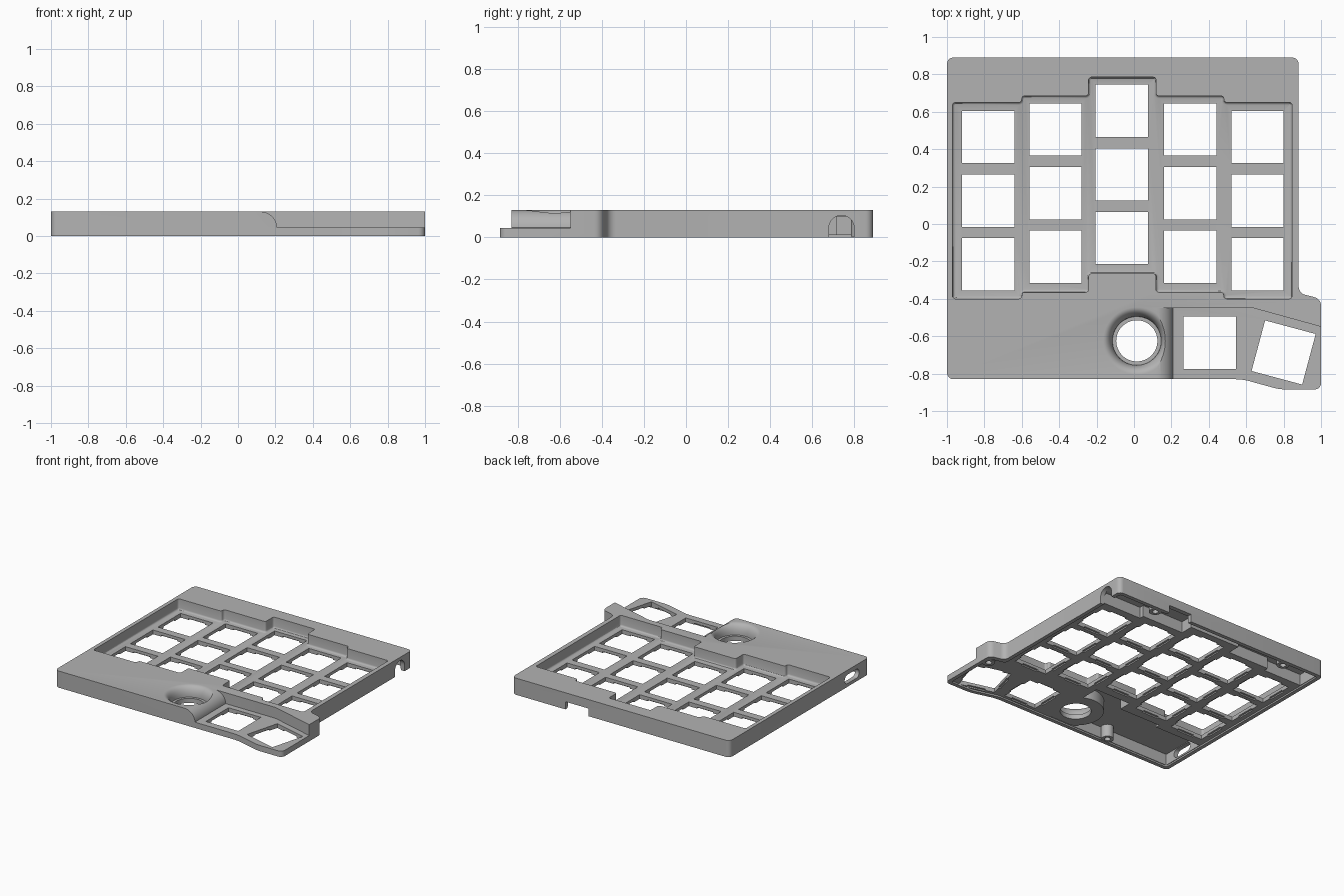
import bpy, bmesh, math
from mathutils import Matrix

if "Cube" in bpy.data.objects:
    bpy.data.objects.remove(bpy.data.objects["Cube"], do_unlink=True)

TOP, PLATE, UNDER, CEILING = 0.13, 0.045, 0.012, 0.10
SIDEWAYS = Matrix(((0, 0, 1, 0), (1, 0, 0, 0), (0, 1, 0, 0), (0, 0, 0, 1)))

grey = bpy.data.materials.new("matte grey")
grey.use_nodes = True
grey.diffuse_color = (0.45, 0.45, 0.45, 1)
grey.node_tree.nodes["Principled BSDF"].inputs["Base Color"].default_value = (0.45, 0.45, 0.45, 1)


def outward(bm):
    bmesh.ops.recalc_face_normals(bm, faces=bm.faces)
    if bm.calc_volume(signed=True) < 0:
        bmesh.ops.reverse_faces(bm, faces=bm.faces)


def finish(bm, name):
    outward(bm)
    mesh = bpy.data.meshes.new(name)
    bm.to_mesh(mesh)
    bm.free()
    mesh.materials.append(grey)
    obj = bpy.data.objects.new(name, mesh)
    bpy.context.collection.objects.link(obj)
    return obj


def prism(name, outline, z0, z1, radius=0, floor_bevel=0):
    """Closed solid over a plan outline, with optional rounded corners and lower rim."""
    bm = bmesh.new()
    low = [bm.verts.new((x, y, z0)) for x, y in outline]
    high = [bm.verts.new((x, y, z1)) for x, y in outline]
    bm.faces.new(low[::-1])
    bm.faces.new(high)
    uprights = []
    for i in range(len(low)):
        bm.faces.new((low[i - 1], low[i], high[i], high[i - 1]))
        uprights.append(bm.edges.get((low[i], high[i])))
    outward(bm)
    if radius:
        bmesh.ops.bevel(bm, geom=uprights, offset=radius, segments=5, profile=0.5, affect='EDGES')
    if floor_bevel:
        rim = [e for e in bm.edges if all(abs(v.co.z - z0) < 1e-4 for v in e.verts)]
        bmesh.ops.bevel(bm, geom=rim, offset=floor_bevel, segments=3, profile=0.5,
                        affect='EDGES', clamp_overlap=True)
    return finish(bm, name)


def box(name, x0, x1, y0, y1, z0, z1):
    return prism(name, [(x0, y0), (x1, y0), (x1, y1), (x0, y1)], z0, z1)


def cylinder(name, x, y, r, z0, z1):
    bm = bmesh.new()
    bmesh.ops.create_cone(bm, cap_ends=True, segments=48, radius1=r, radius2=r, depth=z1 - z0,
                          matrix=Matrix.Translation((x, y, (z0 + z1) / 2)))
    return finish(bm, name)


def lathe(name, profile, x, y):
    bm = bmesh.new()
    verts = [bm.verts.new((r, 0, z)) for r, z in profile]
    edges = [bm.edges.new(pair) for pair in zip(verts, verts[1:])]
    bmesh.ops.spin(bm, geom=verts + edges, cent=(0, 0, 0), axis=(0, 0, 1),
                   angle=math.tau, steps=64, use_duplicate=False)
    bmesh.ops.remove_doubles(bm, verts=bm.verts, dist=1e-5)
    bmesh.ops.translate(bm, verts=bm.verts, vec=(x, y, 0))
    return finish(bm, name)


def combine(target, tool, operation='DIFFERENCE'):
    """Apply a boolean and discard the tool."""
    mod = target.modifiers.new("shape", 'BOOLEAN')
    mod.operation, mod.solver, mod.object = operation, 'MANIFOLD', tool
    bpy.context.view_layer.objects.active = target
    bpy.ops.object.modifier_apply(modifier=mod.name)
    bpy.data.objects.remove(tool, do_unlink=True)


# Outer body
outline = [(-1, -0.83), (0.58, -0.83), (0.78, -0.885), (1, -0.885), (1, -0.4),
           (0.88, -0.37), (0.88, 0.89), (-1, 0.89)]
case = prism("keyboard_case", outline, 0, TOP, radius=0.035)

# Shallow underside pocket below the switch plate
under = [(-0.97, -0.8), (0.58, -0.8), (0.78, -0.855), (0.97, -0.855), (0.97, -0.43),
         (0.85, -0.4), (0.85, 0.86), (-0.97, 0.86)]
combine(case, prism("under_pocket", under, -0.1, UNDER, radius=0.02))

# Deep electronics cavity along the back
back = [(-0.965, 0.68), (-0.635, 0.68), (-0.635, 0.715), (-0.28, 0.715), (-0.28, 0.815),
        (0.155, 0.815), (0.155, 0.715), (0.515, 0.715), (0.515, 0.68), (0.845, 0.68),
        (0.845, 0.855), (-0.965, 0.855)]
combine(case, prism("back_cavity", back, -0.1, CEILING))

# Deep cavity at the front, beside and around the dial
front = [(-0.965, -0.795), (0.1, -0.795), (0.1, -0.295), (-0.205, -0.295), (-0.205, -0.395),
         (-0.565, -0.395), (-0.565, -0.43), (-0.965, -0.43)]
combine(case, prism("front_cavity", front, -0.1, CEILING))

# Screw bosses
for x, y in [(-0.68, 0.83), (0.5, 0.83), (-0.4, -0.77), (0.94, -0.48)]:
    combine(case, cylinder("screw_boss", x, y, 0.045, 0.004, 0.11), 'UNION')
    combine(case, cylinder("screw_hole", x, y, 0.022, -0.1, 0.03))

# Stepped recess around the main key field
steps = [(-0.97, 0.65, -0.4), (-0.6, 0.685, -0.365), (-0.243, 0.785, -0.265),
         (0.118, 0.685, -0.365), (0.48, 0.65, -0.4), (0.845, 0, 0)]
upper, lower = [], []
for (xa, top, bottom), (xb, _, _) in zip(steps, steps[1:]):
    upper += [(xa, top), (xb, top)]
    lower += [(xa, bottom), (xb, bottom)]
combine(case, prism("key_recess", upper + lower[::-1], PLATE, 0.3, radius=0.016, floor_bevel=0.014))

# Dial shell, lowered thumb area with rounded shoulder, dial bowl
DIAL = (0.015, -0.625)
combine(case, cylinder("dial_shell", *DIAL, 0.2, UNDER + 0.002, 0.12), 'UNION')

arc = [(0.12 + 0.09 * math.sin(t), 0.04 + 0.09 * math.cos(t))
       for t in [i * math.radians(86) / 12 for i in range(13)]]
profile = [(0.12, 0.3)] + arc + [(0.215, PLATE), (1.2, PLATE), (1.2, 0.3)]
thumb = prism("thumb_recess", profile, 0, 1)
thumb.data.transform(Matrix.Rotation(math.pi / 2, 4, 'X'))
plan = [(0.05, -1.1), (1.1, -1.1), (1.1, -0.577), (0.64, -0.45), (0.05, -0.45)]
combine(thumb, prism("thumb_plan", plan, -0.2, 0.5), 'INTERSECT')
combine(case, thumb)

bowl = [(0, -0.1), (0.11, -0.1), (0.11, 0.05)]
bowl += [(0.13 + 0.05 * (1 - math.cos(t)), 0.05 + 0.08 * math.sin(t))
         for t in [i * math.pi / 16 for i in range(9)]]
bowl += [(0.18, 0.3), (0, 0.3)]
combine(case, lathe("dial_bowl", bowl, *DIAL))

# Square switch openings with clip reliefs on the underside
keys = [(x, y - row * 0.34, 0)
        for x, y in [(-0.78, 0.465), (-0.42, 0.505), (-0.065, 0.605), (0.3, 0.505), (0.66, 0.465)]
        for row in range(3)]
keys += [(0.405, -0.635, 0), (0.8, -0.687, -15)]
for x, y, angle in keys:
    place = Matrix.Translation((x, y, 0)) @ Matrix.Rotation(math.radians(angle), 4, 'Z')
    for hx, hy, z1 in [(0.14, 0.14, 0.1), (0.155, 0.07, 0.022), (0.07, 0.155, 0.022)]:
        opening = box("switch_opening", -hx, hx, -hy, hy, -0.1, z1)
        opening.data.transform(place)
        combine(case, opening)

# Cable arch in the left wall
arch = [(0.8, -0.1)] + [(0.74 + 0.06 * math.cos(t), 0.045 + 0.06 * math.sin(t))
                        for t in [i * math.pi / 16 for i in range(17)]] + [(0.68, -0.1)]
arch_cut = prism("cable_arch", arch, 0.8, 1.1)
arch_cut.data.transform(SIDEWAYS)
combine(case, arch_cut)

# Port notch in the back wall
combine(case, box("port_notch", 0.22, 0.42, 0.82, 1, -0.1, 0.06))

# Rounded switch slot in the right wall
slot = [(-0.62 + s * 0.055 + 0.035 * math.cos(t), 0.06 + 0.035 * math.sin(t))
        for s, start in [(1, -0.5), (-1, 0.5)]
        for t in [math.pi * (start + i / 8) for i in range(9)]]
slot_cut = prism("side_slot", slot, -1.1, -0.9)
slot_cut.data.transform(SIDEWAYS)
combine(case, slot_cut)

# Smooth curved walls, keep edges crisp
bpy.ops.object.select_all(action='DESELECT')
case.select_set(True)
bpy.context.view_layer.objects.active = case
bpy.ops.object.shade_smooth_by_angle(angle=math.radians(30))
